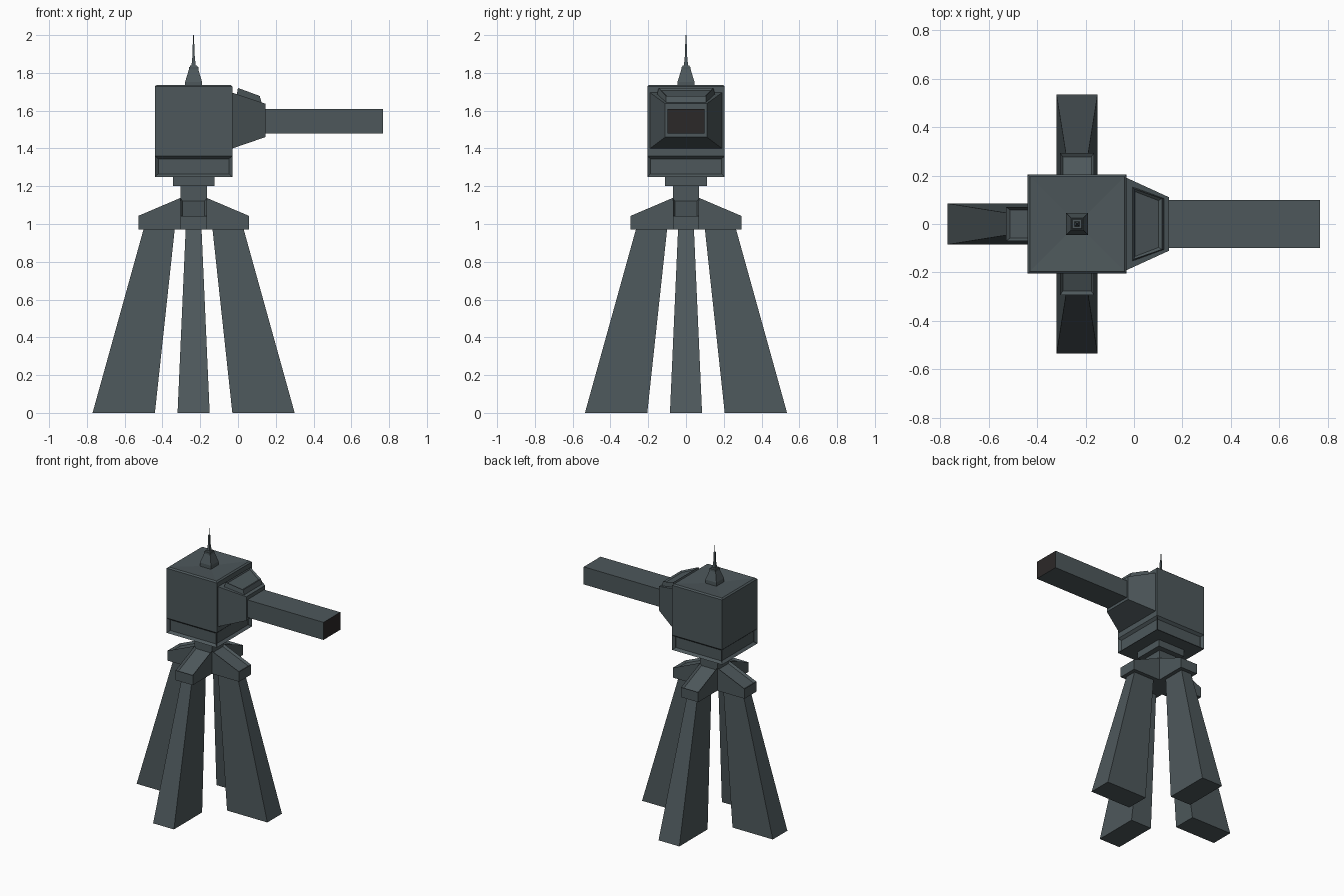
import bpy, bmesh, math
from mathutils import Matrix, Vector

if "Cube" in bpy.data.objects:
    bpy.data.objects.remove(bpy.data.objects["Cube"])

CX = -0.235  # vertical axis of the tower


def material(name, rgb):
    m = bpy.data.materials.new(name)
    m.diffuse_color = (*rgb, 1)
    m.use_nodes = True
    m.node_tree.nodes["Principled BSDF"].inputs["Base Color"].default_value = m.diffuse_color
    return m


STEEL = material("steel", (0.075, 0.097, 0.105))
BLACK = material("black", (0.024, 0.021, 0.021))


def finish(name, bm, mat=STEEL):
    bmesh.ops.recalc_face_normals(bm, faces=bm.faces)
    me = bpy.data.meshes.new(name)
    bm.to_mesh(me)
    bm.free()
    me.materials.append(mat)
    ob = bpy.data.objects.new(name, me)
    bpy.context.collection.objects.link(ob)
    return ob


def loft(rings):
    """Closed skin through a list of four-point rings."""
    bm = bmesh.new()
    loops = [[bm.verts.new(p) for p in r] for r in rings]
    for a, b in zip(loops, loops[1:]):
        for i in range(4):
            j = (i + 1) % 4
            bm.faces.new((a[i], a[j], b[j], b[i]))
    bm.faces.new(loops[0])
    bm.faces.new(loops[-1])
    bmesh.ops.recalc_face_normals(bm, faces=bm.faces)
    return bm


def rect_z(x0, x1, hy, z):
    return [(x0, -hy, z), (x1, -hy, z), (x1, hy, z), (x0, hy, z)]


def rect_x(x, hy, z0, z1):
    return [(x, -hy, z0), (x, hy, z0), (x, hy, z1), (x, -hy, z1)]


def tower(*steps):
    """Square stack on the tower axis from (half width, z) steps."""
    return loft([rect_z(CX - h, CX + h, h, z) for h, z in steps])


def recess(bm, test, thickness, depth):
    faces = [f for f in bm.faces if test(f.normal)]
    bmesh.ops.inset_individual(bm, faces=faces, thickness=thickness, depth=-depth)


# Head: upper block with shallow dished roof
bm = tower((0.205, 1.36), (0.205, 1.728), (0.195, 1.737))
roof = [f for f in bm.faces if f.normal.z > 0.99]
centre = bmesh.ops.poke(bm, faces=roof)["verts"][0]
centre.co.z -= 0.015
finish("head", bm)

# Head: lower band with a sunken panel on each side
bm = tower((0.205, 1.25), (0.205, 1.36))
recess(bm, lambda n: abs(n.z) < 0.1, 0.022, 0.018)
finish("head_lower_band", bm)

# Collar and neck
finish("collar", tower((0.11, 1.2), (0.11, 1.25)))
finish("neck", tower((0.07, 0.97), (0.07, 1.2)))

# Antenna
finish("antenna_base", tower((0.045, 1.715), (0.045, 1.752), (0.018, 1.84)))
finish("antenna_block", tower((0.025, 1.775), (0.025, 1.832)))
finish("antenna_spike", tower((0.012, 1.83), (0.006, 1.89), (0.005, 1.95),
                              (0.002, 1.955), (0.002, 2.0)))

# Snout and the cover plate on its top
finish("snout", loft([rect_x(-0.03, 0.19, 1.40, 1.695),
                      rect_x(0.145, 0.11, 1.46, 1.637)]))
bm = loft([rect_x(0.0, 0.145, 1.67, 1.72), rect_x(0.115, 0.105, 1.635, 1.678)])
for v in bm.verts:  # lean the front edge, widen the foot
    if v.co.z < 1.675 and v.co.x < 0.05:
        v.co.x -= 0.01
        v.co.y *= 1.08
    elif v.co.z < 1.675:
        v.co.x += 0.012
bm.normal_update()
recess(bm, lambda n: n.z > 0.8, 0.014, 0.01)
finish("snout_cover", bm)

# Barrel with a black muzzle face
barrel = finish("barrel", loft([rect_x(0.14, 0.098, 1.48, 1.61),
                                rect_x(0.768, 0.098, 1.48, 1.61)]))
barrel.data.materials.append(BLACK)
for p in barrel.data.polygons:
    if p.normal.x > 0.9:
        p.material_index = 1

# Four legs with sloped shoulder brackets, repeated round the axis
for i, side in enumerate(("right", "back", "left", "front")):
    turn = Matrix.Translation((CX, 0, 0)) @ Matrix.Rotation(i * math.pi / 2, 4, 'Z')

    bm = loft([rect_x(0.065, 0.07, 0.97, 1.14), rect_x(0.293, 0.07, 0.97, 1.043)])
    recess(bm, lambda n: n.z > 0.5, 0.016, 0.015)
    bm.transform(turn)
    finish(side + "_shoulder", bm)

    bm = loft([rect_z(0.205, 0.535, 0.085, 0.0), rect_z(0.10, 0.265, 0.042, 0.972)])
    bm.transform(turn)
    finish(side + "_leg", bm)
